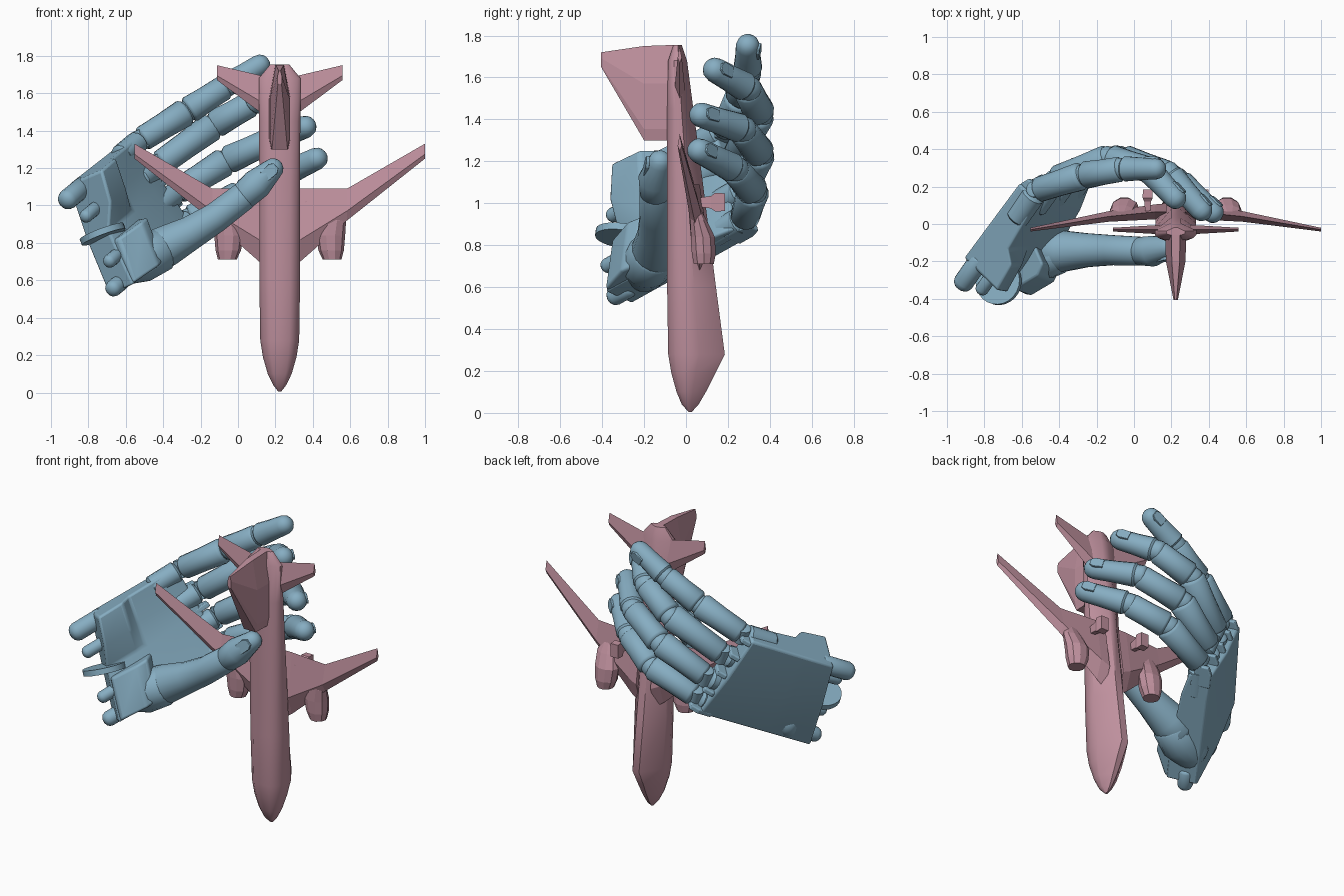
import bpy, bmesh, math
from mathutils import Vector as V

if "Cube" in bpy.data.objects:
    bpy.data.objects.remove(bpy.data.objects["Cube"])

def material(name, rgb):
    m = bpy.data.materials.new(name)
    m.diffuse_color = (*rgb, 1)
    m.use_nodes = True
    m.node_tree.nodes["Principled BSDF"].inputs["Base Color"].default_value = m.diffuse_color
    return m

BLUE = material("hand_blue", (0.24, 0.42, 0.54))
ROSE = material("plane_rose", (0.52, 0.28, 0.34))

def finish(name, bm, mat, smooth=False, bevel=0):
    bmesh.ops.recalc_face_normals(bm, faces=bm.faces)
    me = bpy.data.meshes.new(name)
    bm.to_mesh(me)
    bm.free()
    ob = bpy.data.objects.new(name, me)
    bpy.context.collection.objects.link(ob)
    me.materials.append(mat)
    if bevel:
        mod = ob.modifiers.new("bevel", 'BEVEL')
        mod.width, mod.segments = bevel, 3
    if smooth:
        bpy.ops.object.select_all(action='DESELECT')
        bpy.context.view_layer.objects.active = ob
        ob.select_set(True)
        bpy.ops.object.shade_smooth_by_angle(angle=math.radians(40))
    return ob

def loft(name, rings, mat, smooth=False, bevel=0):
    """Skin a list of equal-length point rings and cap both ends."""
    bm = bmesh.new()
    vs = [[bm.verts.new(p) for p in r] for r in rings]
    n = len(rings[0])
    for a, b in zip(vs, vs[1:]):
        for i in range(n):
            bm.faces.new((a[i], a[(i + 1) % n], b[(i + 1) % n], b[i]))
    bm.faces.new(vs[0])
    bm.faces.new(vs[-1])
    return finish(name, bm, mat, smooth, bevel)

def tube(name, pts, radii, r0=0.5, r1=0.5, sides=16):
    """Tapered tube with rounded ends; r0/r1 = how far each cap bulges."""
    pts = [V(p) for p in pts]
    stations = []
    for i, p in enumerate(pts):
        d = (pts[min(i + 1, len(pts) - 1)] - pts[max(i - 1, 0)]).normalized()
        stations.append((p, d, radii[i]))
    caps = [(.5, .866), (.8, .6), (.97, .24)]
    p, d, r = stations[0]
    head = [(p - d * r * h * r0, d, r * k) for h, k in reversed(caps)]
    p, d, r = stations[-1]
    tail = [(p + d * r * h * r1, d, r * k) for h, k in caps]
    rings = []
    for p, d, r in head + stations + tail:
        u = V((-.3, -.2, 1)).cross(d).normalized()
        w = d.cross(u)
        rings.append([p + (u * math.cos(t) + w * math.sin(t)) * r
                      for t in (2 * math.pi * i / sides for i in range(sides))])
    return loft(name, rings, BLUE, True)

def nail(name, tip, d, out, size, lift):
    """Thin rounded plate on the outside of a fingertip."""
    d = d.normalized()
    out = (out - d * out.dot(d)).normalized()
    s = d.cross(out)
    c = tip + out * lift - d * .015
    shape = [(-.8, -.5), (.2, -.55), (.6, -.3), (.6, .3), (.2, .55), (-.8, .5)]
    loft(name, [[c + (d * a + s * b) * size + out * h for a, b in shape]
                for h in (-.014, .004)], BLUE, False, .003)

# ---------------- aircraft, nose down, centred on x = CX
CX = .223
# (z, half width, dorsal y, belly y)
body = [(.005, .008, .012, .028), (.04, .035, -.02, .06), (.1, .064, -.045, .095),
        (.19, .09, -.07, .14), (.28, .104, -.085, .185), (.6, .109, -.09, .143),
        (1.1, .109, -.09, .08), (1.45, .11, -.09, .035), (1.68, .112, -.085, .005),
        (1.755, .05, -.06, -.02)]
rings = []
for z, w, a, b in body:
    h = b - a
    half = [(.5 * w, a), (.85 * w, a + .12 * h), (w, a + .3 * h), (w, a + .55 * h), (.22 * w, b)]
    rings.append([(CX + x, y, z) for x, y in half] + [(CX - x, y, z) for x, y in reversed(half)])
loft("fuselage", rings, ROSE, True)

# tail fin: blunt leading edge, thin trailing edge (y, leading z, trailing z, half thickness)
loft("tail_fin", [[(CX + .8 * t, y, z0), (CX + t, y, z0 + .12 * (z1 - z0)),
                   (CX + t, y, z0 + .6 * (z1 - z0)), (CX + .4 * t, y, z1),
                   (CX - .4 * t, y, z1), (CX - t, y, z0 + .6 * (z1 - z0)),
                   (CX - t, y, z0 + .12 * (z1 - z0)), (CX - .8 * t, y, z0)]
                  for y, z0, z1, t in [(-.06, 1.3, 1.755, .057), (-.2, 1.3, 1.75, .052),
                                       (-.405, 1.65, 1.72, .012)]], ROSE)

def wing(name, s, stations):
    """Stations: (offset from axis, leading z, trailing z, y, half thickness)."""
    loft(name, [[(CX + s * dx, y, z0), (CX + s * dx, y + t, z0 + .3 * (z1 - z0)),
                 (CX + s * dx, y, z1), (CX + s * dx, y - t, z0 + .3 * (z1 - z0))]
                for dx, z0, z1, y, t in stations], ROSE)

for side, s in (("right", 1), ("left", -1)):
    wing(side + "_wing", s, [(.05, .66, 1.09, .065, .045), (.11, .70, 1.09, .065, .04),
                             (.36, .92, 1.09, .04, .028), (.776, 1.25, 1.33, -.03, .01)])
    wing(side + "_stabilizer", s, [(.08, 1.48, 1.69, -.03, .025), (.335, 1.67, 1.75, -.03, .01)])
    # engine pod under the wing
    loft(side + "_engine", [[(CX + s * dx + rx * math.cos(t), y + r * math.sin(t), z)
                             for t in (math.pi * i / 5 for i in range(10))]
                            for z, r, rx, y, dx in [(.71, .05, .05, .085, .28), (.76, .06, .068, .085, .275),
                                                    (.84, .06, .078, .08, .272), (.92, .04, .07, .06, .285),
                                                    (1.0, .01, .03, .045, .29)]], ROSE)
    # small fairing beside the belly
    loft(side + "_fairing", [[(CX + s * .15 + a * w, y, 1.005 + b * w) for a, b in
                              ((-.6, -1), (.6, -1), (.6, 1), (-.6, 1))]
                             for y, w in ((.05, .02), (.12, .03), (.14, .045), (.185, .042))], ROSE)

# ---------------- hand
N = V((.68, -.67, .30))                      # direction the palm faces
pw, iw = V((-.91, -.18, 1.11)), V((-.69, -.26, .52))   # wrist corners, back of hand
pk, ik = V((-.59, .25, 1.36)), V((-.28, .36, .865))    # knuckle corners
AX = ((pk + ik) - (pw + iw)).normalized()
W = (pw - iw).normalized()
K = (pk - ik).normalized()
# palm: raised heel on the little-finger side, stepping down to a thin plate
rings = []
for t, tp, ti in ((0, .265, .19), (.28, .245, .19), (.37, .175, .185), (.72, .155, .165), (.92, .13, .13)):
    a, b = pw.lerp(pk, t), iw.lerp(ik, t)
    rings.append([a, a.lerp(b, .5) - N * .015, b, b + N * ti,
                  b.lerp(a, .5) + N * (ti - .03), b.lerp(a, .72) + N * (tp - .02), a + N * tp])
loft("palm", rings, BLUE, True, .014)

# wedge under the thumb root
loft("thumb_root_wedge", [[iw + W * w + AX * a + N * n for a, n in
                           ((.01, .12), (.01, .2), (.17, .265), (.24, .25), (.3, .12))]
                          for w in (.005, .26)], BLUE, True, .015)

# forks standing between the fingers on the back of the hand
for i in range(5):
    c = pk.lerp(ik, .02 + .24 * i) - K * (.0 if i else .02) - AX * .08
    loft(f"knuckle_fork_{i}", [[c + AX * x + K * h + N * n for x, n in
                                ((-.06, .0), (.03, .0), (.08, .02), (.08, .09), (-.06, .12))]
                               for h in (-.016, .016)], BLUE, False, .008)

# wrist lugs and hinge disc
lugs = [(.08, .06, .115, .055), (.28, .12, .09, .036), (.72, .14, .06, .036), (.95, .08, .04, .045)]
for i, (t, k, reach, r) in enumerate(lugs):
    c = pw.lerp(iw, t) + N * k
    tube(f"wrist_lug_{i}", [c + AX * .05, c - AX * reach], [r] * 2, .5, .8)
c = pw.lerp(iw, .5) + N * .12 - AX * .01
side_v = W.cross(AX).normalized()
fwd = side_v.cross(W)
loft("wrist_disc", [[c + W * h + (fwd * math.cos(t) + side_v * math.sin(t)) * .125
                     for t in (math.pi * i / 12 for i in range(24))]
                    for h in (-.017, .017)], BLUE, True)

# fingers: knuckle, two joints, tip centre
fingers = {
    "little": ([(-.52, .18, 1.35), (-.27, .26, 1.505), (-.06, .295, 1.64), (.115, .295, 1.75)], 1.03),
    "ring": ([(-.42, .24, 1.22), (-.13, .35, 1.43), (.08, .29, 1.55), (.22, .14, 1.635)], 1.07),
    "middle": ([(-.33, .28, 1.07), (-.06, .35, 1.24), (.19, .265, 1.355), (.36, .075, 1.42)], 1.07),
    "index": ([(-.26, .28, .93), (.02, .32, 1.06), (.24, .23, 1.165), (.42, .065, 1.25)], 1.07),
}
for name, (pts, k) in fingers.items():
    pts = [V(p) for p in pts]
    # metacarpal housing and hinge pin at the knuckle
    tube(name + "_knuckle_base", [pts[0] - AX * .2, pts[0] - AX * .04], [.062, .064], .3, .3, 12)
    tube(name + "_knuckle_pin", [pts[0] - W * .05, pts[0] + W * .05], [.042] * 2, .1, .1)
    for j, (ra, rb) in enumerate(((.066, .074), (.072, .066), (.066, .056))):
        a, b = pts[j], pts[j + 1]
        d = (b - a).normalized()
        end = b if j == 2 else b - d * .025
        a2 = a + d * .02
        tube(f"{name}_segment_{j}", [a2, a2.lerp(end, .5), end],
             [ra * k, (ra + rb) / 2 * k * .97, rb * k], .35, 1.0 if j == 2 else .4)
        if j:
            tube(f"{name}_joint_{j}", [a - d * .03, a + d * .03], [.058 * k] * 2, .5, .5)
    d = pts[3] - pts[2]
    nail(name + "_nail", pts[3], d, V((.5, .8, .1)), .056, .056 * k)

# thumb: mound, long segment, tip
tube("thumb_mound", [(-.62, -.2, .67), (-.52, -.19, .71), (-.41, -.15, .765)],
     [.10, .125, .118], .5, .3)
tube("thumb_segment", [(-.46, -.15, .745), (-.38, -.145, .785), (-.25, -.14, .855),
                       (-.12, -.14, .935), (.03, -.145, 1.05)],
     [.118, .112, .092, .082, .078], .4, .4)
tube("thumb_tip", [(.03, -.145, 1.05), (.10, -.145, 1.115), (.185, -.125, 1.195)],
     [.076, .083, .058], .4, 1.0)
nail("thumb_nail", V((.18, -.13, 1.19)), V((.085, .02, .08)), V((.1, -1, .1)), .062, .06)
